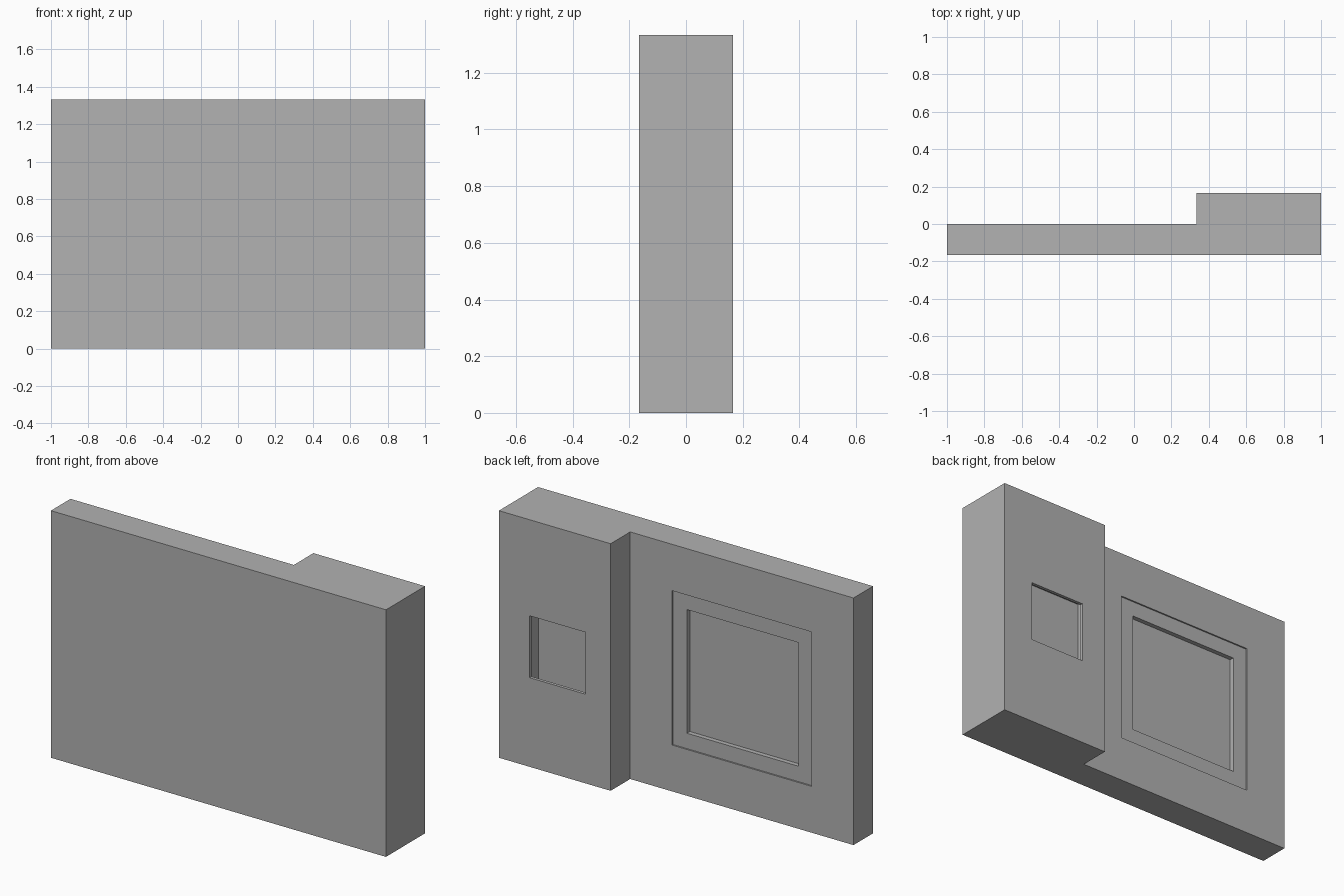
import bpy
import bmesh

cube = bpy.data.objects.get("Cube")
if cube:
    bpy.data.objects.remove(cube, do_unlink=True)

GREY = (0.445, 0.445, 0.445, 1.0)
mat = bpy.data.materials.new("plain_grey")
mat.use_nodes = True
mat.diffuse_color = GREY
for node in mat.node_tree.nodes:
    if node.type == 'BSDF_PRINCIPLED':
        node.inputs["Base Color"].default_value = GREY


def prism(name, outline, z0, z1):
    """Extrude a plan outline (x, y) from z0 up to z1."""
    bm = bmesh.new()
    base = bm.faces.new([bm.verts.new((x, y, z0)) for x, y in outline])
    top = bmesh.ops.extrude_face_region(bm, geom=[base])["geom"]
    verts = [g for g in top if isinstance(g, bmesh.types.BMVert)]
    bmesh.ops.translate(bm, verts=verts, vec=(0, 0, z1 - z0))
    bmesh.ops.recalc_face_normals(bm, faces=bm.faces)
    mesh = bpy.data.meshes.new(name)
    bm.to_mesh(mesh)
    bm.free()
    mesh.materials.append(mat)
    obj = bpy.data.objects.new(name, mesh)
    bpy.context.collection.objects.link(obj)
    return obj


def cut(target, x0, x1, y0, y1, z0, z1):
    """Carve a box out of the target."""
    cutter = prism("cutter", [(x0, y0), (x1, y0), (x1, y1), (x0, y1)], z0, z1)
    cutter.hide_render = True
    mod = target.modifiers.new("recess", 'BOOLEAN')
    mod.operation = 'DIFFERENCE'
    mod.solver = 'EXACT'
    mod.object = cutter
    bpy.ops.object.select_all(action='DESELECT')
    bpy.context.view_layer.objects.active = target
    target.select_set(True)
    bpy.ops.object.modifier_apply(modifier=mod.name)
    bpy.data.objects.remove(cutter, do_unlink=True)


# Stepped wall: thin slab with a thicker pier at one end
D = 1 / 6
STEP = 1 / 3
HEIGHT = 4 / 3
wall = prism("stepped_wall", [(-1, -D), (1, -D), (1, D), (STEP, D),
                              (STEP, 0), (-1, 0)], 0, HEIGHT)

# Large panel: shallow border recess, then a deeper square
cut(wall, -0.75, 0.083, -0.008, 0.1, 0.25, 1.083)
cut(wall, -0.667, 0.0, -0.033, 0.1, 0.333, 1.0)

# Niche in the pier: square opening in a thin lip, wider cavity behind
LIP = D - 0.017
cut(wall, 0.483, 0.817, LIP - 0.02, D + 0.1, 0.481, 0.815)
cut(wall, 0.428, 0.833, D - 0.1, LIP, 0.42, 0.875)
